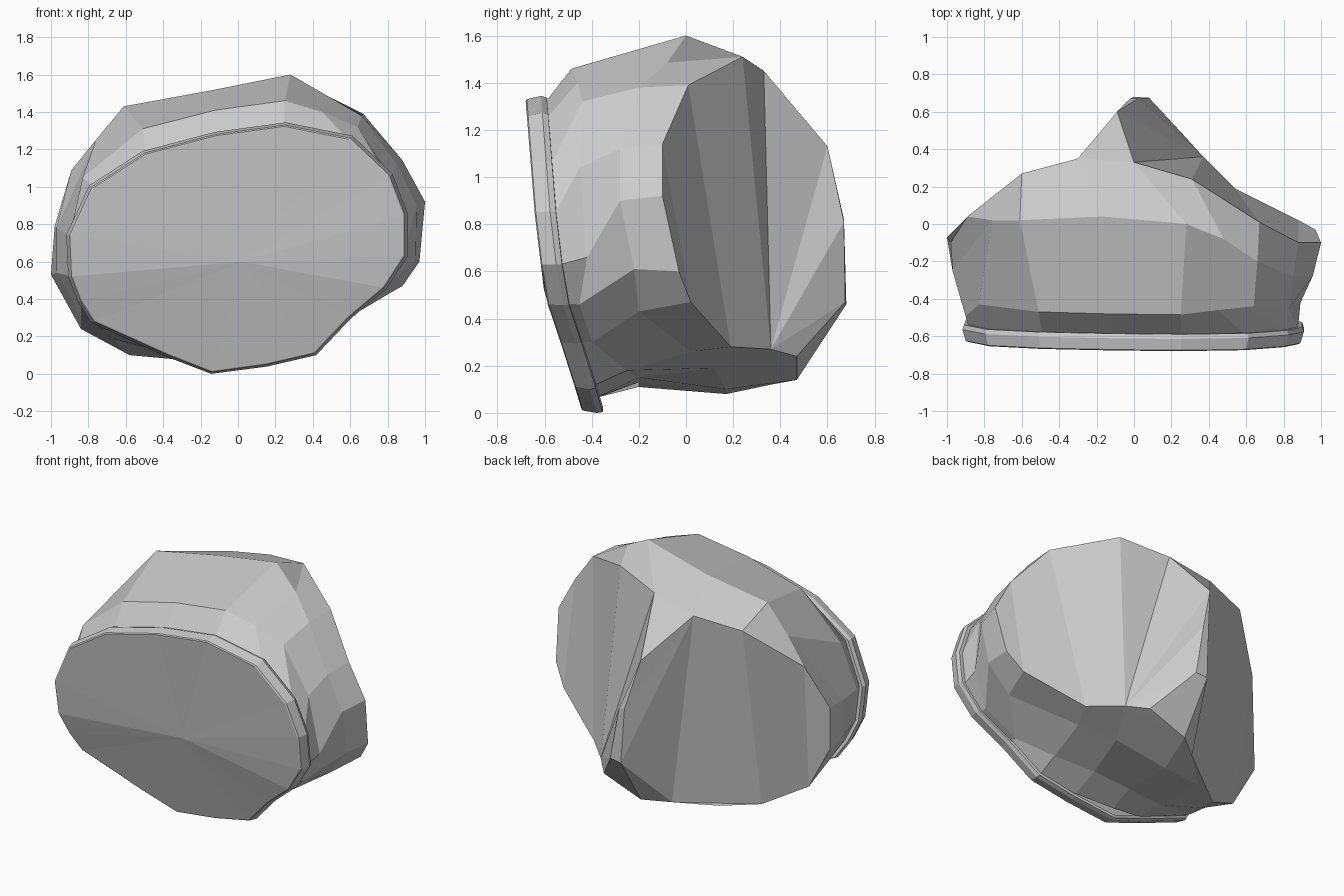
import bpy, bmesh
from mathutils import Vector

if "Cube" in bpy.data.objects:
    bpy.data.objects.remove(bpy.data.objects["Cube"])

# Rim outline seen from the front (x, z), clockwise from the left side
RIM = [(-.90, .74), (-.78, 1.0), (-.50, 1.18), (-.12, 1.28), (.25, 1.33), (.60, 1.26),
       (.81, 1.06), (.89, .85), (.89, .63), (.78, .46), (.59, .30), (.41, .11),
       (.15, .05), (-.14, .01), (-.37, .10), (-.77, .28), (-.84, .39), (-.89, .52)]

# Rear edge loop of the body, matched point for point with the rim
REAR = [(-.98, -.10, .79), (-.89, .04, 1.09), (-.60, .27, 1.335), (-.30, .35, 1.385),
        (0, .33, 1.45), (.31, .24, 1.51), (.67, .01, 1.39), (.88, -.10, 1.14),
        (1.0, -.10, .92), (.97, -.03, .60), (.88, .02, .47), (.54, .19, .28),
        (.37, .36, .27), (.0, .47, .14), (-.15, .36, .12), (-.58, .04, .10),
        (-.84, -.08, .24), (-1.0, -.07, .53)]

# Middle loop points that bulge away from a straight blend
CROWN = {0: (-.97, -.25, .78), 1: (-.76, .02, 1.25), 2: (-.61, .02, 1.43),
         3: (-.17, .04, 1.51), 4: (.28, 0, 1.60), 5: (.48, -.08, 1.485),
         6: (.66, -.20, 1.38), 7: (.85, -.28, 1.12), 8: (.955, -.28, .90),
         9: (.95, -.22, .61), 10: (.81, -.20, .43), 11: (.45, .02, .26),
         12: (.24, .12, .19), 13: (-.10, .17, .10), 14: (-.36, .17, .08),
         17: (-.97, -.25, .54)}

# Shoulder points that step up behind the cap
SHOULDER = {1: (-.83, -.43, 1.05), 2: (-.51, -.47, 1.31), 5: (.45, -.46, 1.40),
            6: (.64, -.44, 1.32), 7: (.83, -.45, 1.04), 8: (.89, -.42, .66),
            11: (.41, -.25, .18), 12: (.14, -.20, .15), 13: (-.13, -.20, .13),
            14: (-.37, -.20, .11)}

# Curved, backward-leaning front plane: y as a function of height
LEAN = [(0, -.44), (.2, -.50), (.5, -.60), (.83, -.64), (1.33, -.68)]


def front_y(z):
    for (z0, y0), (z1, y1) in zip(LEAN, LEAN[1:]):
        if z <= z1:
            return y0 + (y1 - y0) * (z - z0) / (z1 - z0)
    return LEAN[-1][1]


def rim_ring(scale, depth, floor=0):
    return [Vector((x * scale, front_y(z) + depth, max(floor, .62 + (z - .62) * scale)))
            for x, z in RIM]


def add_ring(bm, pts):
    return [bm.verts.new(p) for p in pts]


def bridge(bm, a, b):
    n = len(a)
    for i in range(n):
        j = (i + 1) % n
        bm.faces.new((a[i], a[j], b[j], b[i]))


def fan(bm, centre, pts):
    for a, b in zip(pts, pts[1:]):
        bm.faces.new((centre, a, b))


def finish(bm, name):
    bmesh.ops.recalc_face_normals(bm, faces=bm.faces)
    mesh = bpy.data.meshes.new(name)
    bm.to_mesh(mesh)
    bm.free()
    obj = bpy.data.objects.new(name, mesh)
    bpy.context.collection.objects.link(obj)
    return obj


# Front cap: faceted disc, narrow bevel and rim band
bm = bmesh.new()
rings = [add_ring(bm, rim_ring(s, d)) for s, d in
         ((.99, 0), (1.0, .005), (1.02, .065), (1.01, .09), (.98, .092))]
for a, b in zip(rings, rings[1:]):
    bridge(bm, a, b)
centre = bm.verts.new((.02, -.605, .60))
fan(bm, centre, rings[0] + rings[0][:1])
finish(bm, "front_cap")

# Body: neck behind the cap, shoulder, crown and rear edge loops
neck = rim_ring(.985, .085, .07)
shoulder = []
for i, ((x, z), p) in enumerate(zip(RIM, neck)):
    lift = max(0, min(1, (z - .9) / .3))
    s = (x, p.y + .05 + .06 * lift, max(.09, z + .13 * lift))
    shoulder.append(Vector(SHOULDER.get(i, s)))
rear = [Vector(p) for p in REAR]
middle = [Vector(CROWN[i]) if i in CROWN else s.lerp(r, .5)
          for i, (s, r) in enumerate(zip(shoulder, rear))]
bm = bmesh.new()
loops = [add_ring(bm, r) for r in (neck, shoulder, middle, rear)]
for a, b in zip(loops, loops[1:]):
    bridge(bm, a, b)
R = loops[-1]

# Rear side panels: long strips from the upper edge to the lower edge
for q in ((3, 2, 15, 14), (2, 1, 16, 15), (1, 0, 17, 16),
          (5, 6, 11, 12), (6, 7, 10, 11), (7, 8, 9, 10), (4, 5, 12)):
    bm.faces.new([R[i] for i in q])

# Rear keel: narrow vertical ridge joining the two side panels
tip = bm.verts.new((-.09, .60, 1.13))
left = add_ring(bm, [(-.02, .67, .82), (0, .68, .46)])
right = add_ring(bm, [(.02, .67, .81), (.08, .675, .47), (.27, .47, .24)])
bm.faces.new((R[3], R[4], tip))
fan(bm, R[3], [tip, *left])
fan(bm, R[14], [R[3], left[1], R[13]])
fan(bm, R[12], [R[4], tip, right[0], right[1], right[2], R[13]])
bm.faces.new((tip, left[0], right[0]))
bm.faces.new((left[0], left[1], right[1], right[0]))
bm.faces.new((left[1], R[13], right[2], right[1]))
finish(bm, "body")
